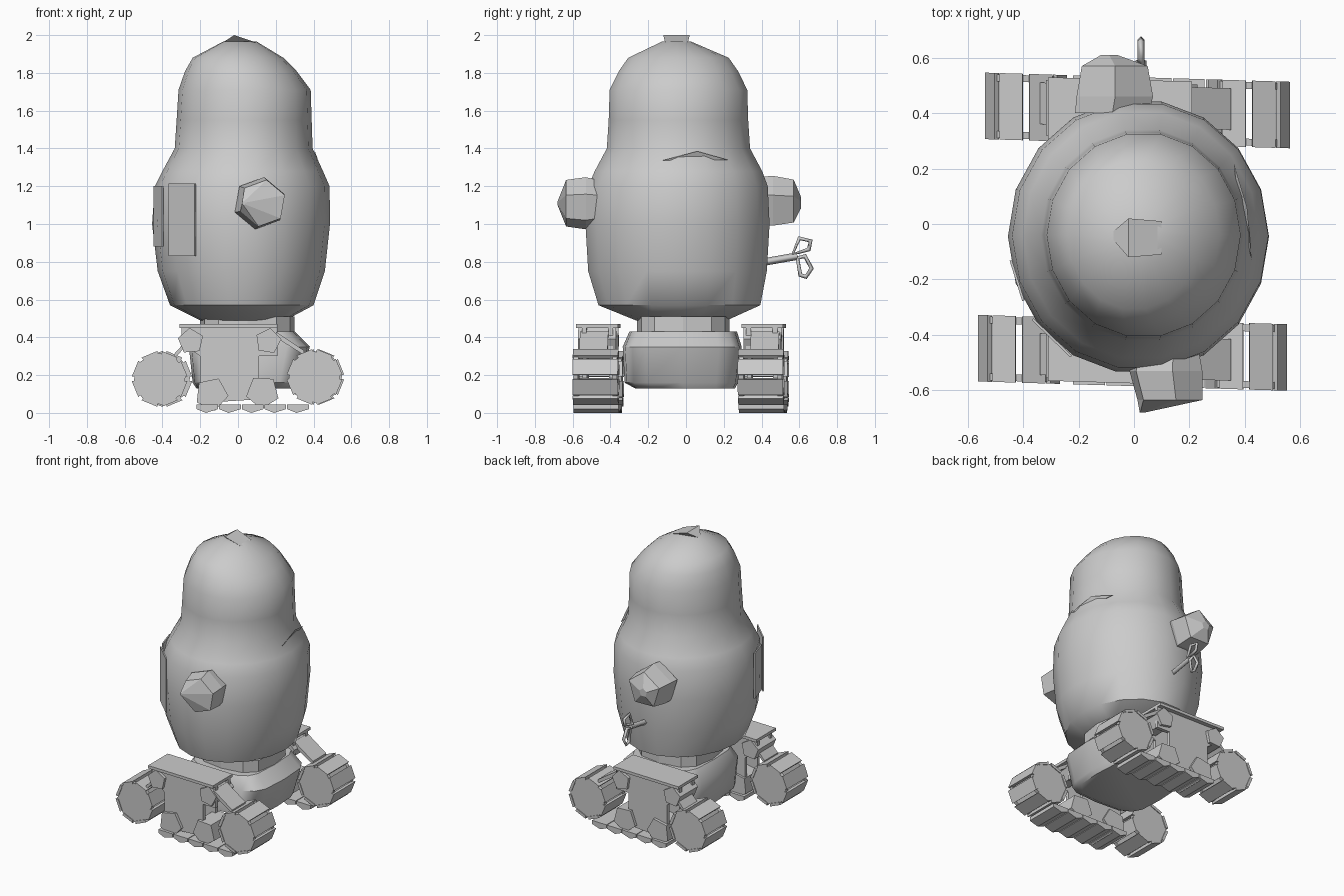
import bpy, bmesh, math
from math import sin, cos, pi

if "Cube" in bpy.data.objects:
    bpy.data.objects.remove(bpy.data.objects["Cube"])

grey = bpy.data.materials.new("plain grey")
grey.diffuse_color = (0.6, 0.6, 0.6, 1)
grey.use_nodes = True
grey.node_tree.nodes["Principled BSDF"].inputs["Base Color"].default_value = grey.diffuse_color
YAW = -0.03  # slight skew of both tracks


def make(name, verts, faces, smooth=None):
    me = bpy.data.meshes.new(name)
    me.from_pydata(verts, [], faces)
    bm = bmesh.new()
    bm.from_mesh(me)
    bmesh.ops.recalc_face_normals(bm, faces=bm.faces)
    bm.to_mesh(me)
    bm.free()
    me.materials.append(grey)
    ob = bpy.data.objects.new(name, me)
    bpy.context.collection.objects.link(ob)
    if smooth:
        bpy.ops.object.select_all(action='DESELECT')
        ob.select_set(True)
        bpy.context.view_layer.objects.active = ob
        bpy.ops.object.shade_smooth_by_angle(angle=math.radians(smooth))
    return ob


def loft(name, rings, smooth=None):
    """Skin equal-length rings of points and cap both ends."""
    n, m = len(rings[0]), len(rings)
    verts = [p for r in rings for p in r]
    faces = [(j * n + i, j * n + (i + 1) % n, (j + 1) * n + (i + 1) % n, (j + 1) * n + i)
             for j in range(m - 1) for i in range(n)]
    faces += [tuple(range(n)), tuple(range((m - 1) * n, m * n))]
    return make(name, verts, faces, smooth)


def oval(z, x0, x1, y0, y1, n, e=1.0):
    """Ellipse, or a rounded rectangle when e is below 1."""
    def f(v):
        return math.copysign(abs(v) ** e, v)
    return [((x0 + x1) / 2 + (x1 - x0) / 2 * f(cos(2 * pi * i / n)),
             (y0 + y1) / 2 + (y1 - y0) / 2 * f(sin(2 * pi * i / n)), z) for i in range(n)]


def disc(cx, cz, r, n, turn=0.0):
    return [(cx + r * cos(2 * pi * i / n + turn), cz + r * sin(2 * pi * i / n + turn)) for i in range(n)]


def prism(name, pts, y0, y1):
    """Track part: xz outline pushed along y, following the skew."""
    return loft(name, [[(x, y + YAW * x, z) for x, z in pts] for y in (y0, y1)])


# Body and domed head in one skin
profile = [(0.49, -0.2, 0.25, -0.27, 0.22), (0.57, -0.36, 0.40, -0.47, 0.40),
           (0.75, -0.425, 0.46, -0.525, 0.435), (1.0, -0.455, 0.487, -0.54, 0.45),
           (1.2, -0.44, 0.485, -0.525, 0.44), (1.28, -0.40, 0.45, -0.49, 0.41),
           (1.40, -0.335, 0.395, -0.425, 0.345), (1.55, -0.325, 0.39, -0.415, 0.335),
           (1.71, -0.315, 0.385, -0.41, 0.33), (1.81, -0.28, 0.31, -0.36, 0.28),
           (1.88, -0.24, 0.24, -0.31, 0.23), (1.965, -0.08, 0.10, -0.13, 0.03)]
loft("body", [oval(*p, 18) for p in profile], 45)

# Tent-shaped chip on the crown
make("crown_chip", [(-0.09, -0.04, 1.955), (0.10, 0.01, 1.96), (0.10, -0.11, 1.96),
                    (-0.02, -0.12, 2.0), (-0.02, 0.02, 2.0)],
     [(0, 3, 4), (4, 3, 2, 1), (0, 4, 1), (0, 2, 3), (0, 1, 2)])

# Fin at the shoulder
make("shoulder_fin", [(0.425, -0.13, 1.335), (0.36, 0.22, 1.34), (0.408, 0.06, 1.385), (0.38, 0.05, 1.335)],
     [(0, 1, 2), (0, 1, 3), (0, 2, 3), (1, 2, 3)])


# Faceted knobs on front and back
def knob(name, cx, cz, rings, n, turn):
    loft(name, [[(x, y, z) for x, z in disc(cx + dx, cz, r, n, turn)] for y, r, dx in rings])


knob("front_knob", 0.12, 1.11, [(-0.45, 0.12, 0), (-0.53, 0.14, -0.005), (-0.635, 0.125, 0.01), (-0.68, 0.01, -0.09)], 6, 0.35)
knob("back_knob", -0.07, 1.11, [(0.40, 0.14, -0.01), (0.46, 0.145, 0), (0.57, 0.125, 0), (0.61, 0.03, -0.02)], 5, 0.3)


# Plates on the left side of the body
def plate(name, a, b, z0, z1, t=0.009):
    dx, dy = b[0] - a[0], b[1] - a[1]
    l = math.hypot(dx, dy)
    ox, oy = dy / l * t, -dx / l * t
    base = [a, b, (b[0] + ox, b[1] + oy), (a[0] + ox, a[1] + oy)]
    loft(name, [[(x, y, z) for x, y in base] for z in (z0, z1)])


plate("side_plate_front", (-0.363, -0.34), (-0.223, -0.475), 0.83, 1.215)
plate("side_plate_rear", (-0.440, -0.13), (-0.395, -0.275), 0.88, 1.2)


# Wind-up key: shaft and two loops
def wire(name, pts, cyclic, r):
    cu = bpy.data.curves.new(name, 'CURVE')
    cu.dimensions = '3D'
    cu.bevel_depth = r
    cu.bevel_resolution = 0
    cu.use_fill_caps = True
    sp = cu.splines.new('POLY')
    sp.points.add(len(pts) - 1)
    for p, (y, z) in zip(sp.points, pts):
        p.co = (0.025, y, z, 1)
    sp.use_cyclic_u = cyclic
    cu.materials.append(grey)
    bpy.context.collection.objects.link(bpy.data.objects.new(name, cu))


wire("key_shaft", [(0.42, 0.80), (0.59, 0.83)], False, 0.02)
wire("key_upper_loop", [(0.565, 0.84), (0.60, 0.925), (0.66, 0.91), (0.65, 0.865)], True, 0.012)
wire("key_lower_loop", [(0.59, 0.82), (0.605, 0.73), (0.635, 0.72), (0.665, 0.765), (0.63, 0.83)], True, 0.012)

# Neck and boxy chassis with rounded corners
loft("neck", [oval(z, -0.2, 0.30, -0.26, 0.23, 12, 0.7) for z in (0.41, 0.51)])
loft("chassis", [oval(z, *b, 16, 0.5) for z, b in (
    (0.13, (-0.22, 0.31, -0.27, 0.26)), (0.16, (-0.24, 0.33, -0.325, 0.275)),
    (0.35, (-0.26, 0.38, -0.335, 0.295)), (0.43, (-0.21, 0.30, -0.30, 0.27)))], 40)


# One track assembly across x; yo is the outer edge and yi the inner edge
def track(side, yo, yi, left, right):
    d = 1 if yi > yo else -1
    for label, (cx, cz) in (("left", left), ("right", right)):
        tag = f"{side}_{label}_wheel"
        prism(tag + "_outer_face", disc(cx, cz, 0.143, 8, 0.2), yo + 0.005 * d, yo + 0.03 * d)
        prism(tag + "_inner_face", disc(cx, cz, 0.143, 8, 0.2), yi - 0.03 * d, yi - 0.005 * d)
        for k in range(8):
            a, w = pi * (k + 0.5) / 4, 0.31
            pts = [(cx + r * cos(a + s), cz + r * sin(a + s))
                   for r, s in ((0.128, -w), (0.148, -w), (0.148, w), (0.128, w))]
            prism(f"{tag}_tread_{k}", pts, yo, yi)
    # frame plates with a narrow waist
    frame = [(-0.30, 0.465), (-0.30, 0.37), (-0.20, 0.30), (-0.20, 0.16), (-0.08, 0.06),
             (0.08, 0.07), (0.11, 0.18), (0.11, 0.30), (0.21, 0.30), (0.21, 0.465)]
    prism(side + "_frame_outer", frame, yo + 0.04 * d, yo + 0.065 * d)
    prism(side + "_frame_inner", frame, yi - 0.06 * d, yi - 0.035 * d)
    # upper tread, small rollers and lower belt
    prism(side + "_upper_tread", [(-0.31, 0.45), (0.21, 0.45), (0.21, 0.47), (-0.31, 0.47)],
          yo + 0.01 * d, yi - 0.01 * d)
    for i, (x, z, r) in enumerate(((-0.25, 0.38, 0.07), (0.16, 0.38, 0.07), (-0.14, 0.10, 0.09), (0.13, 0.11, 0.09))):
        prism(f"{side}_roller_{i}", disc(x, z, r, 5, 0.4 + i), yo + 0.02 * d, yi - 0.02 * d)
    for i in range(5):
        x = -0.22 + i * 0.12
        prism(f"{side}_belt_{i}", [(x, 0.02), (x + 0.05, 0.0), (x + 0.115, 0.02), (x + 0.115, 0.045), (x, 0.045)], yo, yi)
    # sloping links down to the wheels
    for x0, z0, x1, z1 in ((-0.24, 0.42, -0.34, 0.31), (0.2, 0.43, 0.35, 0.33)):
        prism(side + "_link", [(x0, z0), (x1, z1), (x1, z1 - 0.025), (x0, z0 - 0.03)], yo + 0.03 * d, yi - 0.06 * d)


track("front", -0.585, -0.345, (-0.415, 0.18), (0.405, 0.19))
track("back", 0.53, 0.29, (-0.39, 0.18), (0.415, 0.19))
